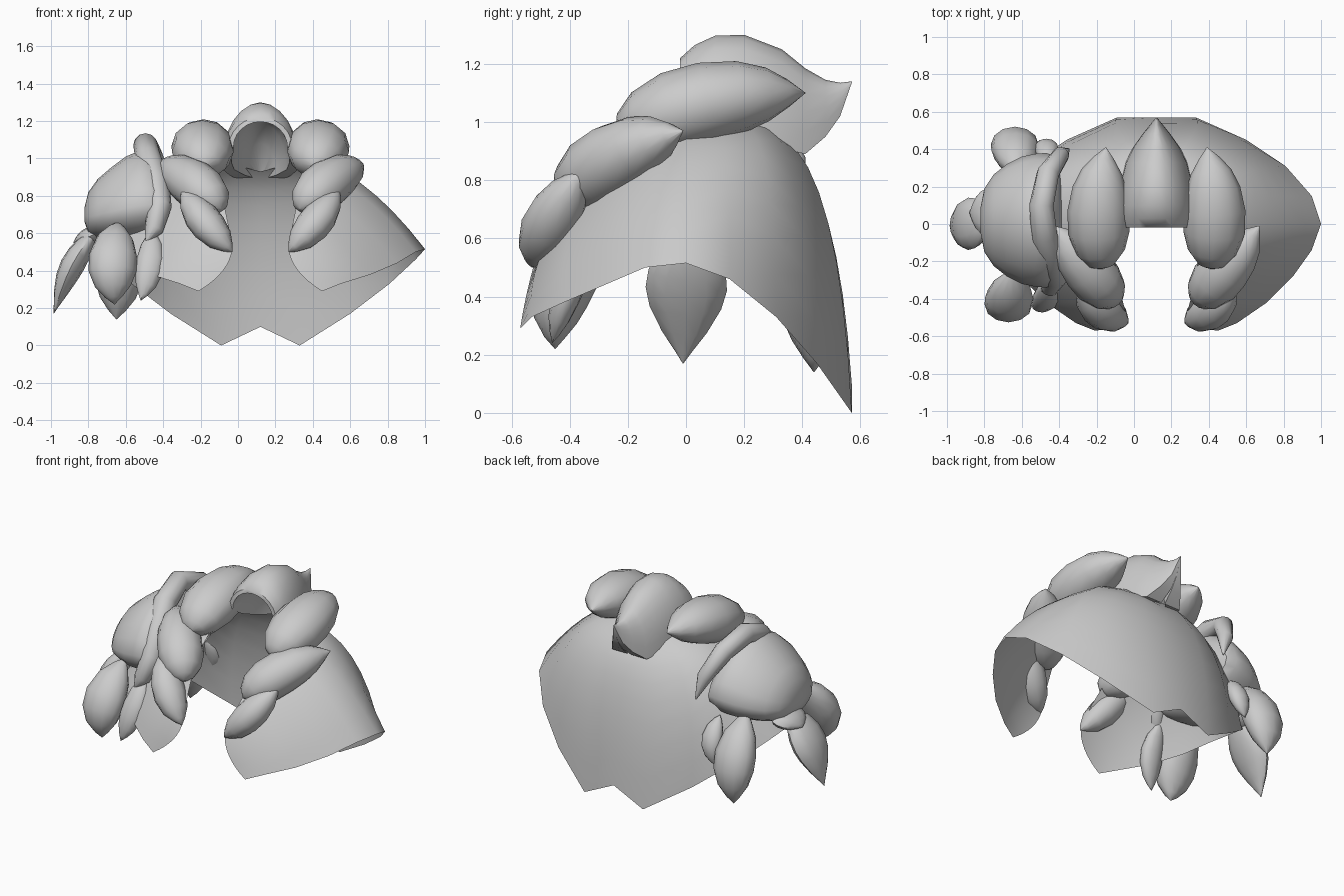
import bpy, bmesh, math
from mathutils import Vector

if "Cube" in bpy.data.objects:
    bpy.data.objects.remove(bpy.data.objects["Cube"])

CX = 0.12  # symmetry plane of the cape and collar
grey = bpy.data.materials.new("light grey")
grey.diffuse_color = (0.6, 0.6, 0.6, 1)
grey.use_nodes = True
grey.node_tree.nodes["Principled BSDF"].inputs["Base Color"].default_value = grey.diffuse_color


def finish(name, bm, angle=50):
    bmesh.ops.remove_doubles(bm, verts=bm.verts, dist=0.0005)
    bmesh.ops.recalc_face_normals(bm, faces=bm.faces)
    me = bpy.data.meshes.new(name)
    bm.to_mesh(me)
    bm.free()
    ob = bpy.data.objects.new(name, me)
    bpy.context.collection.objects.link(ob)
    me.materials.append(grey)
    bpy.context.view_layer.objects.active = ob
    ob.select_set(True)
    bpy.ops.object.shade_smooth_by_angle(angle=math.radians(angle))
    ob.select_set(False)
    return ob


def loft(name, rings, closed=True, caps=True, angle=50):
    bm = bmesh.new()
    rows = [[bm.verts.new(p) for p in r] for r in rings]
    n = len(rows[0])
    for a, b in zip(rows, rows[1:]):
        for i in range(n if closed else n - 1):
            j = (i + 1) % n
            bm.faces.new((a[i], a[j], b[j], b[i]))
    if caps:
        bm.faces.new(rows[0])
        bm.faces.new(rows[-1])
    return finish(name, bm, angle)


def tube(name, path, sizes, up=(0, 0, 1), sides=12):
    """Elliptical sections (width, depth) along a path of points."""
    pts = [Vector(p) for p in path]
    rings = []
    for k, p in enumerate(pts):
        t = (pts[min(k + 1, len(pts) - 1)] - pts[max(k - 1, 0)]).normalized()
        side = t.cross(Vector(up)).normalized()
        nrm = side.cross(t)
        w, d = sizes[k]
        rings.append([p + side * w * math.cos(a) + nrm * d * math.sin(a)
                      for a in (2 * math.pi * i / sides for i in range(sides))])
    return loft(name, rings)


# (position along the tuft, relative thickness), from root to pointed tip
BLUNT = [(0, .02), (.04, .45), (.14, .8), (.3, 1), (.48, 1), (.66, .88), (.8, .66), (.91, .34), (1, .01)]
LEAF = [(0, .01), (.08, .36), (.22, .78), (.42, 1), (.6, .98), (.78, .74), (.91, .36), (1, .01)]
HANG = [(0, .3), (.14, .72), (.3, .95), (.45, 1), (.6, .88), (.78, .55), (.92, .2), (1, .01)]


def tuft(name, root, tip, w, d, bow=(0, 0, 0), up=(0, 0, 1), prof=BLUNT):
    a, b, c = Vector(root), Vector(tip), Vector(bow)
    path = [a.lerp(b, t) + c * math.sin(math.pi * t) for t, _ in prof]
    return tube(name, path, [(w * r, d * r) for _, r in prof], up)


def mirror_x(p, s):
    return (CX + s * (p[0] - CX), p[1], p[2])


# Cape: columns from back centre to front edge as (neck, middle, hem), x from centre
COLS = [
    ((0, .34, .93), (0, .49, .65), (0, .57, .10)),
    ((.08, .33, .95), (.2, .49, .65), (.21, .57, 0)),
    ((.16, .28, .98), (.4, .39, .71), (.48, .45, .17)),
    ((.2, .2, 1.0), (.5, .28, .81), (.69, .31, .33)),
    ((.22, .1, 1.0), (.53, .14, .85), (.83, .15, .46)),
    ((.22, 0, 1.0), (.54, 0, .865), (.88, 0, .515)),
    ((.23, -.1, .95), (.53, -.13, .81), (.83, -.14, .5)),
    ((.22, -.22, .88), (.48, -.28, .7), (.73, -.28, .44)),
    ((.2, -.34, .78), (.4, -.41, .59), (.59, -.42, .38)),
    ((.17, -.45, .64), (.3, -.52, .48), (.43, -.53, .33)),
    ((.15, -.52, .52), (.2, -.55, .4), (.33, -.57, .29)),
]


def column(col, s, steps=8):
    p, m, q = (Vector(mirror_x((CX + v[0], v[1], v[2]), s)) for v in col)
    ctrl = 2 * m - (p + q) / 2
    return [p * (1 - t) ** 2 + ctrl * 2 * t * (1 - t) + q * t * t
            for t in (i / steps for i in range(steps + 1))]


loft("cape", [column(c, -1) for c in reversed(COLS[1:])] + [column(c, 1) for c in COLS],
     closed=False, caps=False, angle=60)

# Centre collar tuft: arch hollowed from the front (y, half width, crown, base, hollow)
rings = []
for y, w, top, base, k in [(-.02, .17, 1.22, 1.06, .85), (.03, .195, 1.265, 1.02, .8),
                           (.1, .205, 1.297, .98, .76), (.2, .2, 1.3, .94, .7),
                           (.33, .165, 1.25, .91, .5), (.41, .125, 1.185, .89, .1),
                           (.48, .075, 1.145, .95, .05), (.53, .035, 1.135, 1.02, .02),
                           (.57, .002, 1.14, 1.135, .01)]:
    ring = []
    for f, rev in ((1, False), (k, True)):
        arc = [(CX + f * w * math.cos(a), y, base + (top - base) * f * math.sin(a))
               for a in (math.pi * i / 12 for i in range(13))]
        ring += arc[::-1] if rev else arc
    rings.append(ring)
loft("collar_tuft_centre", rings)

# Side collar tufts, mirrored
for s, side in ((1, "right"), (-1, "left")):
    def pair(name, root, tip, w, d, bow, prof=BLUNT):
        tuft(f"{name}_{side}", mirror_x(root, s), mirror_x(tip, s), w, d,
             (bow[0] * s, bow[1], bow[2]), prof=prof)
    pair("collar_tuft_upper", (.41, -.24, .96), (.39, .41, 1.1), .165, .14, (.03, 0, .04))
    pair("collar_tuft_middle", (.33, -.42, .73), (.67, -.01, .97), .135, .125, (-.005, -.02, .03))
    pair("collar_tuft_lower", (.27, -.53, .5), (.54, -.35, .84), .1, .09, (.01, -.02, -.01), LEAF)

# Shoulder guard: dome lofted outward from the neck side (x, half width, bottom, top)
rings = []
for x, w, lo, hi in [(-.38, .2, .66, .86), (-.41, .34, .6, .96), (-.47, .36, .56, 1.04), (-.53, .355, .55, 1.04),
                     (-.6, .34, .55, 1.01), (-.68, .3, .56, .95), (-.75, .245, .57, .89),
                     (-.8, .17, .6, .82), (-.82, .07, .66, .74)]:
    ring = []
    for i in range(20):
        a = 2 * math.pi * i / 20
        sn, mid = math.sin(a), lo + .4 * (hi - lo)
        ring.append((x, .02 + w * math.cos(a) * (1 - .15 * max(sn, 0)),
                     mid + sn * ((hi - mid) if sn > 0 else (mid - lo))))
    rings.append(ring)
loft("shoulder_dome", rings)

# Rolled rim on the neck side of the guard
tube("shoulder_rim",
     [(-.35, .4, .72), (-.39, .37, .86), (-.46, .27, 1.01), (-.495, .1, 1.07), (-.48, -.06, 1.0),
      (-.44, -.19, .87), (-.42, -.28, .74), (-.45, -.34, .62), (-.49, -.36, .55)],
     [(.005, .005), (.045, .045), (.06, .06), (.065, .065), (.07, .07),
      (.075, .075), (.07, .065), (.05, .05), (.005, .005)], up=(1, 0, 0))

# Tufts hanging below the guard
tuft("hanging_tuft_front", (-.64, -.24, .66), (-.66, -.45, .22), .13, .1, (-.02, -.07, 0), (0, 1, 0), LEAF)
tuft("hanging_tuft_back", (-.62, .26, .66), (-.65, .44, .14), .13, .1, (0, .06, 0), (0, 1, 0), LEAF)
tuft("hanging_tuft_outer", (-.77, .01, .6), (-.985, -.01, .17), .14, .065, (-.02, 0, .02), (1, 0, 0), HANG)
tuft("hanging_tuft_front_small", (-.46, -.3, .62), (-.52, -.46, .24), .075, .05, (.02, -.02, 0), (0, 1, 0), LEAF)
tuft("hanging_tuft_back_small", (-.47, .32, .62), (-.5, .42, .34), .065, .05, (.02, .03, 0), (0, 1, 0), LEAF)
tuft("guard_outer_lip", (-.7, .06, .62), (-.88, .06, .55), .13, .05, (0, 0, 0), (0, 0, 1))
